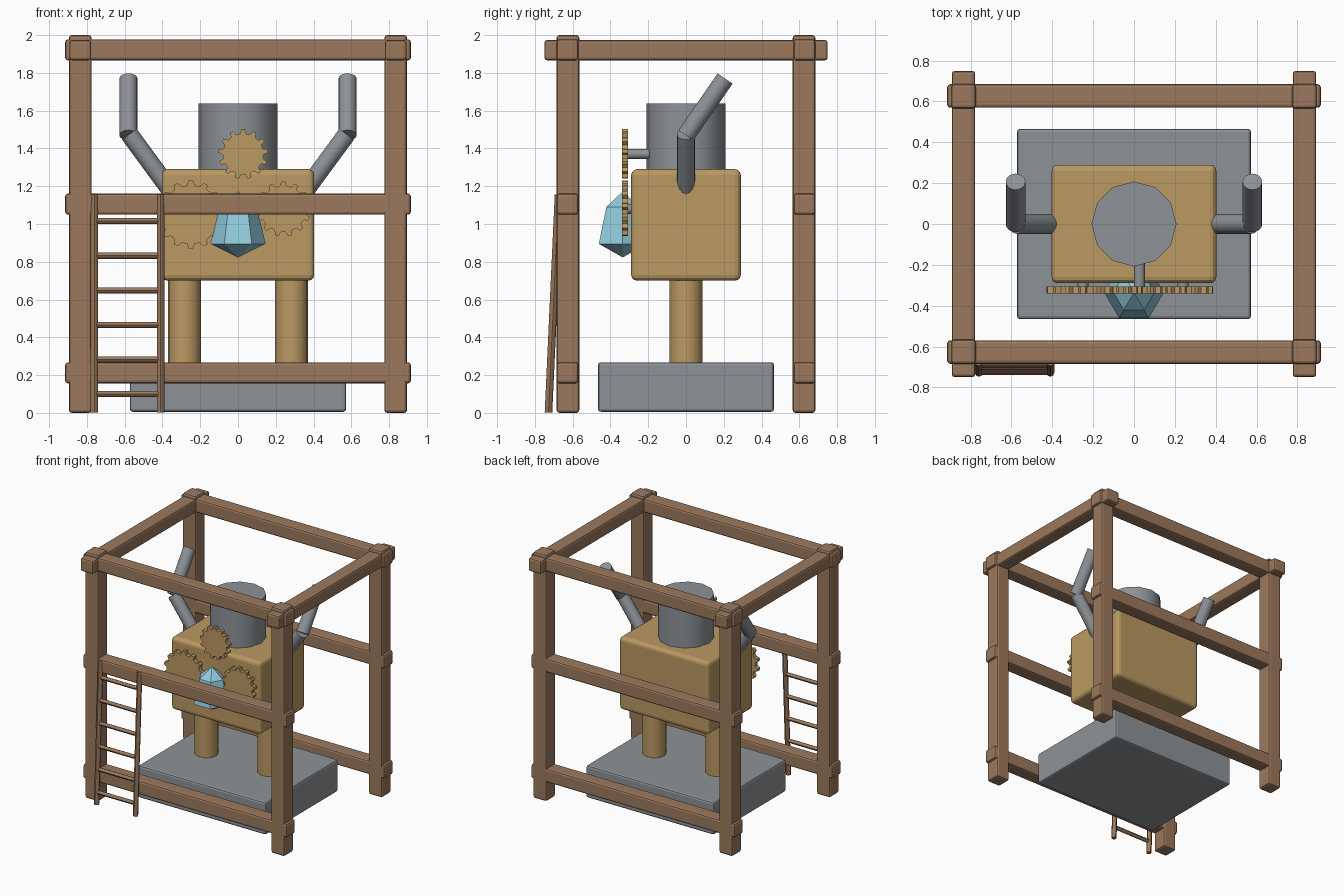
import bpy, math
from math import sin, cos, pi, radians
from mathutils import Vector

cube = bpy.data.objects.get("Cube")
if cube:
    bpy.data.objects.remove(cube, do_unlink=True)


def material(name, rgb):
    m = bpy.data.materials.new(name)
    m.use_nodes = True
    m.diffuse_color = (*rgb, 1)
    bsdf = next(n for n in m.node_tree.nodes if n.type == 'BSDF_PRINCIPLED')
    bsdf.inputs["Base Color"].default_value = (*rgb, 1)
    return m


WOOD = material("brown wood", (0.33, 0.19, 0.11))
BRASS = material("tan brass", (0.50, 0.32, 0.125))
STEEL = material("grey steel", (0.27, 0.29, 0.31))
GLASS = material("light blue", (0.29, 0.60, 0.72))


def finish(ob, name, mat, smooth=False):
    ob.name = ob.data.name = name
    ob.data.materials.append(mat)
    if smooth:
        bpy.ops.object.shade_smooth_by_angle(angle=radians(45))
    return ob


def box(name, center, size, mat, bevel=0.015, segments=2):
    bpy.ops.mesh.primitive_cube_add(size=1, location=center)
    ob = bpy.context.object
    ob.scale = size
    bpy.ops.object.transform_apply(location=False, rotation=False, scale=True)
    mod = ob.modifiers.new("Bevel", 'BEVEL')
    mod.width, mod.segments = bevel, segments
    return finish(ob, name, mat)


def rod(name, a, b, radius, mat, sides=16):
    a, b = Vector(a), Vector(b)
    bpy.ops.mesh.primitive_cylinder_add(vertices=sides, radius=radius,
                                        depth=(b - a).length, location=(a + b) / 2)
    ob = bpy.context.object
    ob.rotation_euler = (b - a).to_track_quat('Z', 'Y').to_euler()
    return finish(ob, name, mat, True)


def mesh_object(name, verts, faces, mat):
    me = bpy.data.meshes.new(name)
    me.from_pydata(verts, [], faces)
    ob = bpy.data.objects.new(name, me)
    bpy.context.collection.objects.link(ob)
    return finish(ob, name, mat)


def gear(name, x, z, outer, teeth, back):
    # toothed outline extruded along y, with an axle behind it
    outline = []
    inner = outer - 0.024
    for i in range(teeth):
        for part, r in ((-0.3, inner), (-0.14, outer), (0.14, outer), (0.3, inner)):
            a = 2 * pi * (i + part) / teeth
            outline.append((x + r * sin(a), z + r * cos(a)))
    n = len(outline)
    verts = [(px, y, pz) for y in (-0.34, -0.307) for px, pz in outline]
    faces = [tuple(range(n)), tuple(reversed(range(n, 2 * n)))]
    faces += [(i, i + n, (i + 1) % n + n, (i + 1) % n) for i in range(n)]
    mesh_object(name, verts, faces, BRASS)
    rod(name + "_axle", (x, -0.32, z), (x, back, z), 0.027, STEEL, 12)


# Wooden frame
T = 0.115
for sx, side in ((-1, "right"), (1, "left")):
    for sy, end in ((-1, "front"), (1, "back")):
        box(f"{end}_{side}_post", (sx * 0.835, sy * 0.625, 1), (0.12, 0.12, 2), WOOD)
    box(f"{side}_top_beam", (sx * 0.835, 0, 1.92), (T, 1.5, 0.108), WOOD)
for sy, end in ((-1, "front"), (1, "back")):
    for z, level in ((0.212, "lower"), (1.105, "middle"), (1.922, "top")):
        box(f"{end}_{level}_beam", (0, sy * 0.627, z), (1.83, T, 0.112), WOOD)

# Ladder leaning on the front
for x, side in ((-0.76, "right"), (-0.41, "left")):
    rod(f"ladder_{side}_rail", (x, -0.728, 0.002), (x, -0.675, 1.155), 0.02, WOOD, 8)
for i in range(6):
    z = 0.1 + i * 0.183
    y = -0.728 + 0.053 * z / 1.155
    rod(f"ladder_rung_{i + 1}", (-0.76, y, z), (-0.41, y, z), 0.016, WOOD, 8)

# Plinth, body, head
box("plinth", (0, 0, 0.137), (1.146, 0.932, 0.262), STEEL)
box("body", (0, 0, 0.995), (0.806, 0.58, 0.59), BRASS, 0.03, 3)
rod("head", (0, 0, 1.25), (0, 0, 1.637), 0.208, STEEL, 12)

# Legs and raised arms
for s, side in ((-1, "right"), (1, "left")):
    rod(f"{side}_leg", (s * 0.283, 0, 0.25), (s * 0.283, 0, 0.72), 0.088, BRASS)
    rod(f"{side}_lower_arm", (s * 0.34, 0, 1.155), (s * 0.575, 0, 1.475), 0.048, STEEL)
    rod(f"{side}_upper_arm", (s * 0.58, 0, 1.47), (s * 0.58, 0.207, 1.77), 0.048, STEEL)

# Gears on the front
gear("top_gear", 0.027, 1.37, 0.132, 13, -0.18)
gear("right_gear", -0.25, 1.05, 0.18, 14, -0.27)
gear("left_gear", 0.24, 1.08, 0.146, 13, -0.27)

# Six-sided lamp: tip, shoulder ring, wide ring, tip
rings = ((0.10, 1.09), (0.146, 0.895))
verts = [(0, -0.335, 1.172)]
for r, z in rings:
    verts += [(r * cos(k * pi / 3), -0.335 + r * sin(k * pi / 3), z) for k in range(6)]
verts.append((0, -0.335, 0.823))
faces = []
for k in range(6):
    a, b = 1 + k, 1 + (k + 1) % 6
    faces += [(0, a, b), (a, a + 6, b + 6, b), (13, b + 6, a + 6)]
mesh_object("lamp", verts, faces, GLASS)
